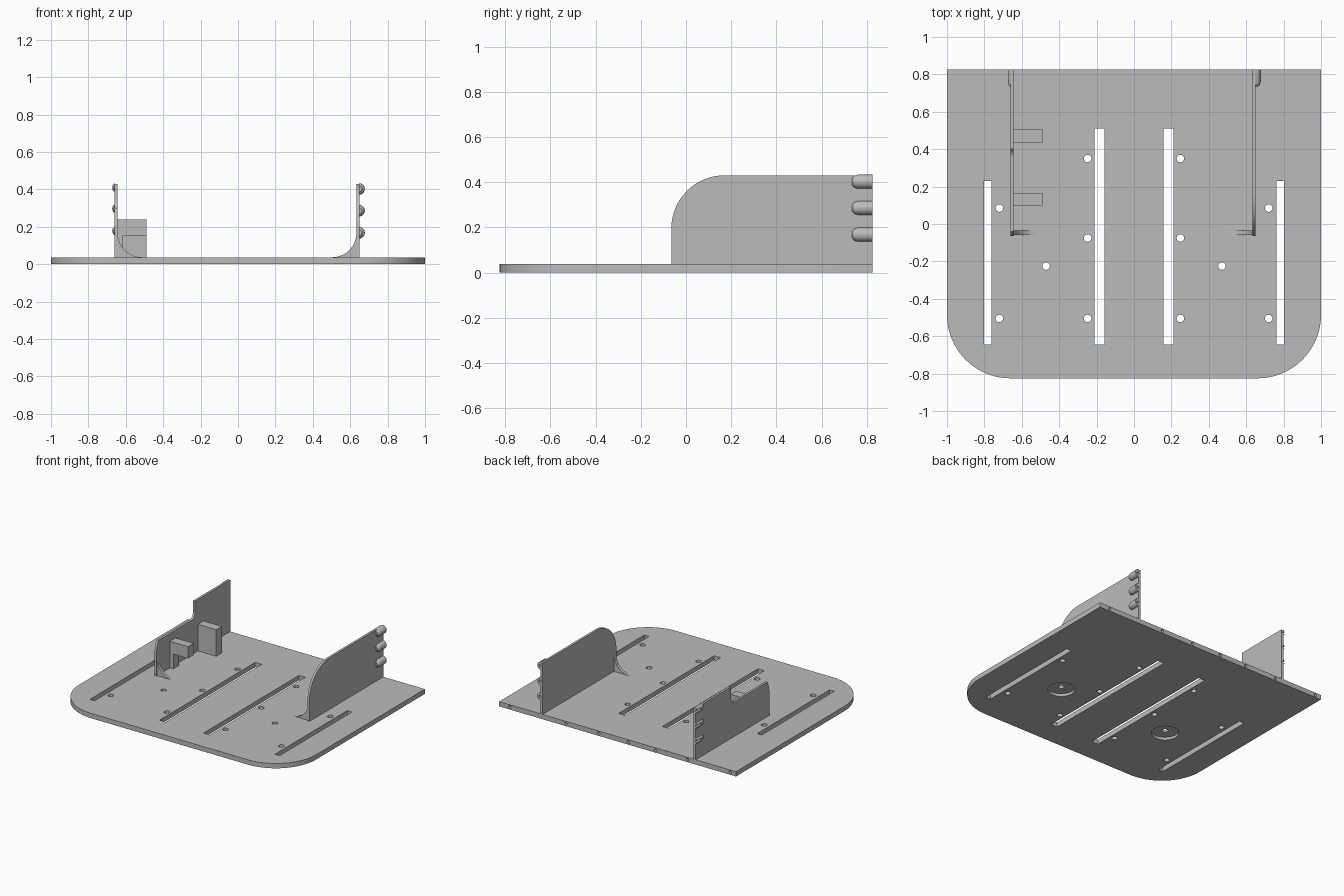
import bpy, bmesh
from math import sin, cos, pi, radians

cube = bpy.data.objects.get("Cube")
if cube:
    bpy.data.objects.remove(cube)

grey = bpy.data.materials.new("plain_grey")
grey.use_nodes = True
grey.diffuse_color = (0.5, 0.5, 0.5, 1)
grey.node_tree.nodes["Principled BSDF"].inputs["Base Color"].default_value = (0.5, 0.5, 0.5, 1)

T = 0.037          # plate thickness
BACK = 0.825       # back edge
TOP = 0.43         # wall height


def arc(cx, cy, r, a0, a1, n=16):
    return [(cx + r * cos(radians(a0 + (a1 - a0) * i / n)),
             cy + r * sin(radians(a0 + (a1 - a0) * i / n))) for i in range(n + 1)]


def circle(cx, cy, r, n=24):
    return arc(cx, cy, r, 0, 360, n)[:-1]


def rect(x0, x1, y0, y1):
    return [(x0, y0), (x1, y0), (x1, y1), (x0, y1)]


def place(p, axis, d):
    u, v = p
    return {"x": (d, u, v), "y": (u, d, v), "z": (u, v, d)}[axis]


def loft(bm, rings):
    """Skin a closed solid through matching rings."""
    rows = [[bm.verts.new(c) for c in ring] for ring in rings]
    n = len(rows[0])
    for a, b in zip(rows, rows[1:]):
        for i in range(n):
            j = (i + 1) % n
            bm.faces.new((a[i], a[j], b[j], b[i]))
    bm.faces.new(rows[0])
    bm.faces.new(rows[-1])


def solid(name, *parts):
    """Each part is a list of rings."""
    bm = bmesh.new()
    for rings in parts:
        loft(bm, rings)
    bmesh.ops.recalc_face_normals(bm, faces=bm.faces)
    mesh = bpy.data.meshes.new(name)
    bm.to_mesh(mesh)
    bm.free()
    mesh.materials.append(grey)
    ob = bpy.data.objects.new(name, mesh)
    bpy.context.collection.objects.link(ob)
    return ob


def prism(pts, axis, lo, hi):
    return [[place(p, axis, lo) for p in pts], [place(p, axis, hi) for p in pts]]


def cut(ob, *parts):
    cutter = solid("cutter", *parts)
    cutter.hide_render = True
    mod = ob.modifiers.new("cut", "BOOLEAN")
    mod.operation = "DIFFERENCE"
    mod.solver = "EXACT"
    mod.object = cutter
    bpy.context.view_layer.objects.active = ob
    bpy.ops.object.modifier_apply(modifier=mod.name)
    bpy.data.objects.remove(cutter)


def smooth(ob):
    bpy.ops.object.select_all(action="DESELECT")
    ob.select_set(True)
    bpy.context.view_layer.objects.active = ob
    bpy.ops.object.shade_smooth_by_angle(angle=radians(30))


# Base plate with rounded front corners
R = 0.34
outline = ([(1, BACK), (-1, BACK)] + arc(-1 + R, -BACK + R, R, 180, 270, 24)
           + arc(1 - R, -BACK + R, R, 270, 360, 24))
plate = solid("base_plate", prism(outline, "z", 0, T))

# Shallow round recesses underneath, then slots and screw holes
cut(plate, *[prism(circle(s * 0.47, -0.225, 0.095, 32), "z", -0.05, 0.02) for s in (-1, 1)])
openings = []
for s in (-1, 1):
    for xc, w, y1 in ((0.185, 0.027, 0.51), (0.782, 0.02, 0.23)):
        openings.append(prism(rect(s * xc - w, s * xc + w, -0.643, y1), "z", -0.1, 0.1))
    for x, y in ((0.248, 0.35), (0.248, -0.075), (0.248, -0.505),
                 (0.72, 0.085), (0.72, -0.505), (0.47, -0.225)):
        openings.append(prism(circle(s * x, y, 0.02), "z", -0.1, 0.1))
cut(plate, *openings)

# Small bores in the back edge
cut(plate, *[prism(circle(x, T / 2, 0.011, 16), "y", BACK - 0.08, BACK + 0.05)
             for x in (0.91, 0.435, 0.16, -0.09, -0.32, -0.59, -0.95)])
smooth(plate)

# Side walls: the left one is full, the right one is lowered at the front
front = -0.065
wall_profile = ([(BACK, T), (BACK, TOP)] + arc(0.17, TOP - 0.235, 0.235, 90, 180, 20)
                + [(front, T)])
notch = [(-0.3, 0.6), (-0.3, 0.30), (0.355, 0.30)] + arc(0.355, 0.345, 0.045, -90, 0, 8) + [(0.40, 0.6)]

for side, s, inner, outer, r, bulge, heights in (
        ("left", 1, 0.633, 0.65, 0.031, 1.0, (0.168, 0.286, 0.402)),
        ("right", -1, 0.643, 0.66, 0.022, 0.7, (0.178, 0.296, 0.41))):
    wall = solid(side + "_wall", prism(wall_profile, "x", s * inner, s * outer))
    if side == "right":
        cut(wall, prism(notch, "x", -0.8, -0.5))

    # Half-round hinge knuckles with tapered front ends
    knuckles = []
    for z in heights:
        rings = []
        for y, k in ((BACK, 1), (0.76, 1), (0.745, 0.85), (0.735, 0.5)):
            half = arc(0, 0, r * k, -90, 90, 14)
            rings.append([(s * (outer - 0.003 + u * bulge), y, z + v) for u, v in half])
        knuckles.append(rings)
    hinge = solid(side + "_hinge_knuckles", *knuckles)
    bores = [prism(circle(s * (outer + 0.006), z, 0.009, 16), "y", 0.77, 0.9) for z in heights]
    cut(hinge, *bores)
    cut(wall, *bores)
    smooth(hinge)
    smooth(wall)

    # Curved gusset at the front foot of the wall
    g = 0.13
    curve = [(s * x, z) for x, z in arc(inner - g, T + g, g, 0, -90, 14)]
    gusset = solid(side + "_gusset", prism([(s * inner, T)] + curve, "y", -0.058, -0.035))
    smooth(gusset)

# Stop blocks inside the right wall: a full one and an overhanging one
solid("rear_block", prism(rect(-0.645, -0.49, T, 0.24), "y", 0.437, 0.505))
hook = [(-0.645, T), (-0.615, T), (-0.615, 0.15), (-0.49, 0.15), (-0.49, 0.24), (-0.645, 0.24)]
solid("front_hook_block", prism(hook, "y", 0.098, 0.165))
